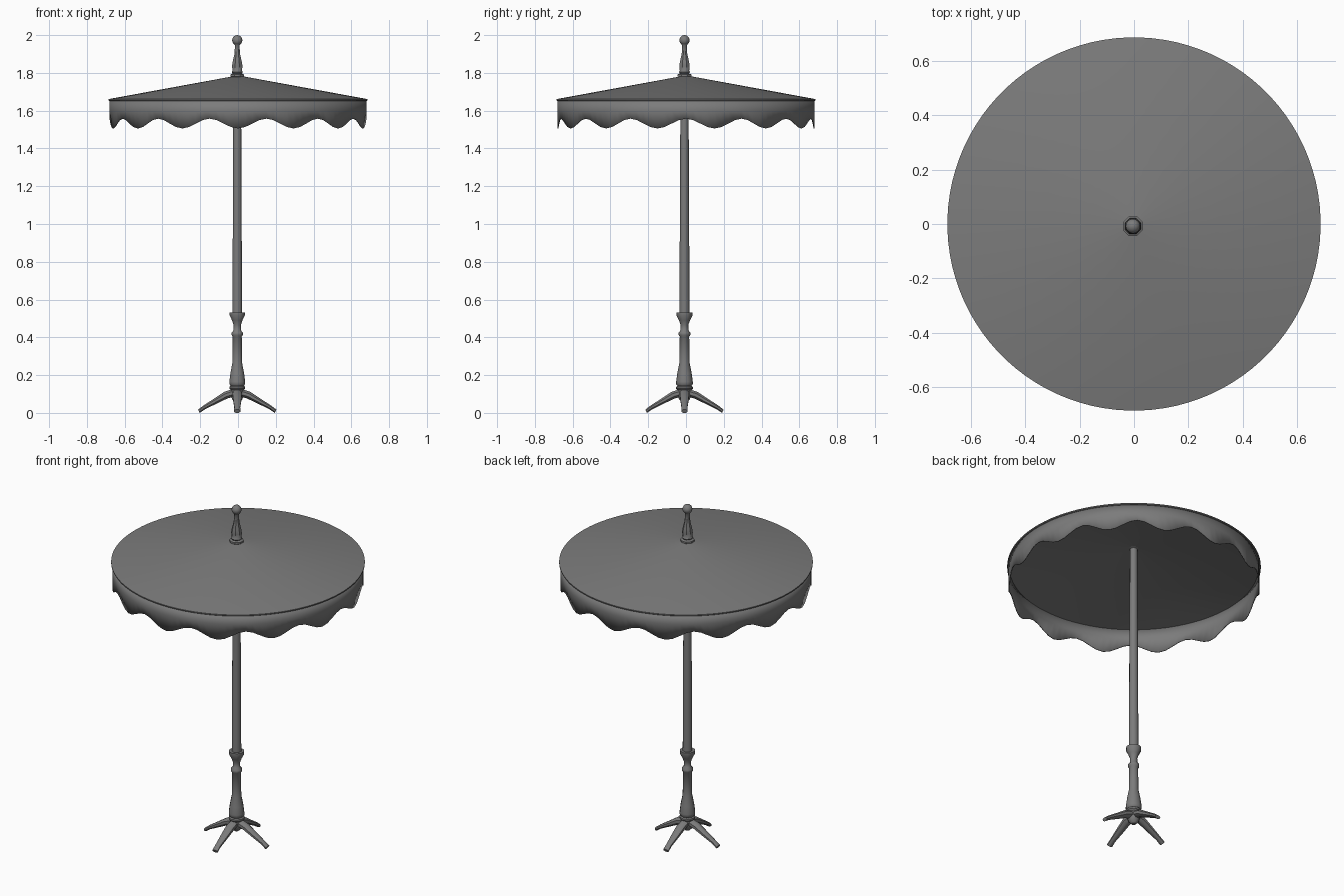
import bpy, bmesh, math
from mathutils import Vector

old = bpy.data.objects.get("Cube")
if old:
    bpy.data.objects.remove(old, do_unlink=True)

grey = bpy.data.materials.new("mid grey")
grey.use_nodes = True
colour = (0.2, 0.2, 0.2, 1)
grey.diffuse_color = colour
grey.node_tree.nodes["Principled BSDF"].inputs["Base Color"].default_value = colour

POLE = (-0.004, -0.008)      # the pole stands slightly off centre
SCALLOPS = 14
STEPS = 8


def finish(name, bm, at=(0, 0), angle=40):
    bmesh.ops.recalc_face_normals(bm, faces=bm.faces)
    mesh = bpy.data.meshes.new(name)
    bm.to_mesh(mesh)
    bm.free()
    mesh.materials.append(grey)
    ob = bpy.data.objects.new(name, mesh)
    ob.location = (at[0], at[1], 0)
    bpy.context.collection.objects.link(ob)
    bpy.ops.object.select_all(action='DESELECT')
    bpy.context.view_layer.objects.active = ob
    ob.select_set(True)
    bpy.ops.object.shade_smooth_by_angle(angle=math.radians(angle))
    return ob


def bridge(bm, rings, closed_ends=True):
    for a, b in zip(rings, rings[1:]):
        n = len(a)
        for i in range(n):
            j = (i + 1) % n
            bm.faces.new((a[i], a[j], b[j], b[i]))
    if closed_ends:
        bm.faces.new(rings[0])
        bm.faces.new(rings[-1])


def lathe(name, profile, sides, at=POLE, angle=40):
    """Turn (radius, height) pairs around the upright axis."""
    bm = bmesh.new()
    rings = []
    for r, z in profile:
        ring = []
        for i in range(sides):
            a = math.tau * (i + 0.5) / sides
            ring.append(bm.verts.new((r * math.cos(a), r * math.sin(a), z)))
        rings.append(ring)
    bridge(bm, rings)
    return finish(name, bm, at, angle)


# Pole and turned base column
lathe("pole", [(0.027, 0.5), (0.021, 1.78)], 10)
lathe("base_column", [
    (0.012, 0.055), (0.028, 0.07), (0.036, 0.095), (0.036, 0.12),
    (0.044, 0.128), (0.044, 0.138), (0.037, 0.143), (0.044, 0.152),
    (0.044, 0.165), (0.038, 0.21), (0.027, 0.265), (0.025, 0.405),
    (0.031, 0.412), (0.031, 0.425), (0.021, 0.437), (0.02, 0.465),
    (0.029, 0.49), (0.042, 0.515), (0.042, 0.532), (0.026, 0.532)], 10)

# Finial: collar, vase and ball
lathe("finial_vase", [
    (0.02, 1.77), (0.039, 1.782), (0.039, 1.792), (0.026, 1.797),
    (0.032, 1.805), (0.027, 1.813), (0.03, 1.835), (0.026, 1.86),
    (0.016, 1.9), (0.013, 1.945), (0.018, 1.952), (0.01, 1.96)], 8)
bm = bmesh.new()
bmesh.ops.create_uvsphere(bm, u_segments=16, v_segments=10, radius=0.027)
bmesh.ops.translate(bm, verts=bm.verts, vec=(0, 0, 1.973))
finish("finial_ball", bm, POLE)

# Shallow conical canopy with a thin rim
lathe("canopy", [(0.02, 1.775), (0.683, 1.652), (0.687, 1.655),
                 (0.687, 1.661), (0.02, 1.783)], 96, at=(0, 0), angle=30)

# Hanging valance with a scalloped lower edge
bm = bmesh.new()
count = SCALLOPS * STEPS
rings = [[], [], []]
for i in range(count):
    a = math.tau * i / count
    edge = 1.532 - 0.026 * math.cos(a * SCALLOPS)
    for ring, z in zip(rings, (1.656, 1.6, edge)):
        ring.append(bm.verts.new((0.68 * math.sin(a), -0.68 * math.cos(a), z)))
bridge(bm, rings, closed_ends=False)
valance = finish("valance", bm)
thick = valance.modifiers.new("cloth thickness", 'SOLIDIFY')
thick.thickness = 0.005

# Four splayed legs: (distance out, height, half width, half depth)
LEG = [(0.0, 0.112, 0.022, 0.022), (0.06, 0.094, 0.025, 0.02),
       (0.12, 0.06, 0.021, 0.015), (0.175, 0.029, 0.016, 0.011),
       (0.203, 0.015, 0.017, 0.01)]
for k, side in enumerate(("front", "left", "back", "right")):
    turn = math.radians(-90 + 90 * k)
    out = Vector((math.cos(turn), math.sin(turn), 0))
    across = Vector((-out.y, out.x, 0))
    normal = (out * 0.5 + Vector((0, 0, 1))).normalized()
    bm = bmesh.new()
    rings = []
    for d, z, w, h in LEG:
        centre = out * d + Vector((0, 0, z))
        ring = []
        for i in range(8):
            a = math.tau * (i + 0.5) / 8
            ring.append(bm.verts.new(centre + across * w * 1.05 * math.cos(a)
                                     + normal * h * 1.05 * math.sin(a)))
        rings.append(ring)
    bridge(bm, rings)
    for v in bm.verts:
        v.co.z = max(v.co.z, 0)
    low = min(v.co.z for v in bm.verts)
    for v in rings[-1]:
        v.co.z -= low
    finish(side + "_leg", bm, POLE)
